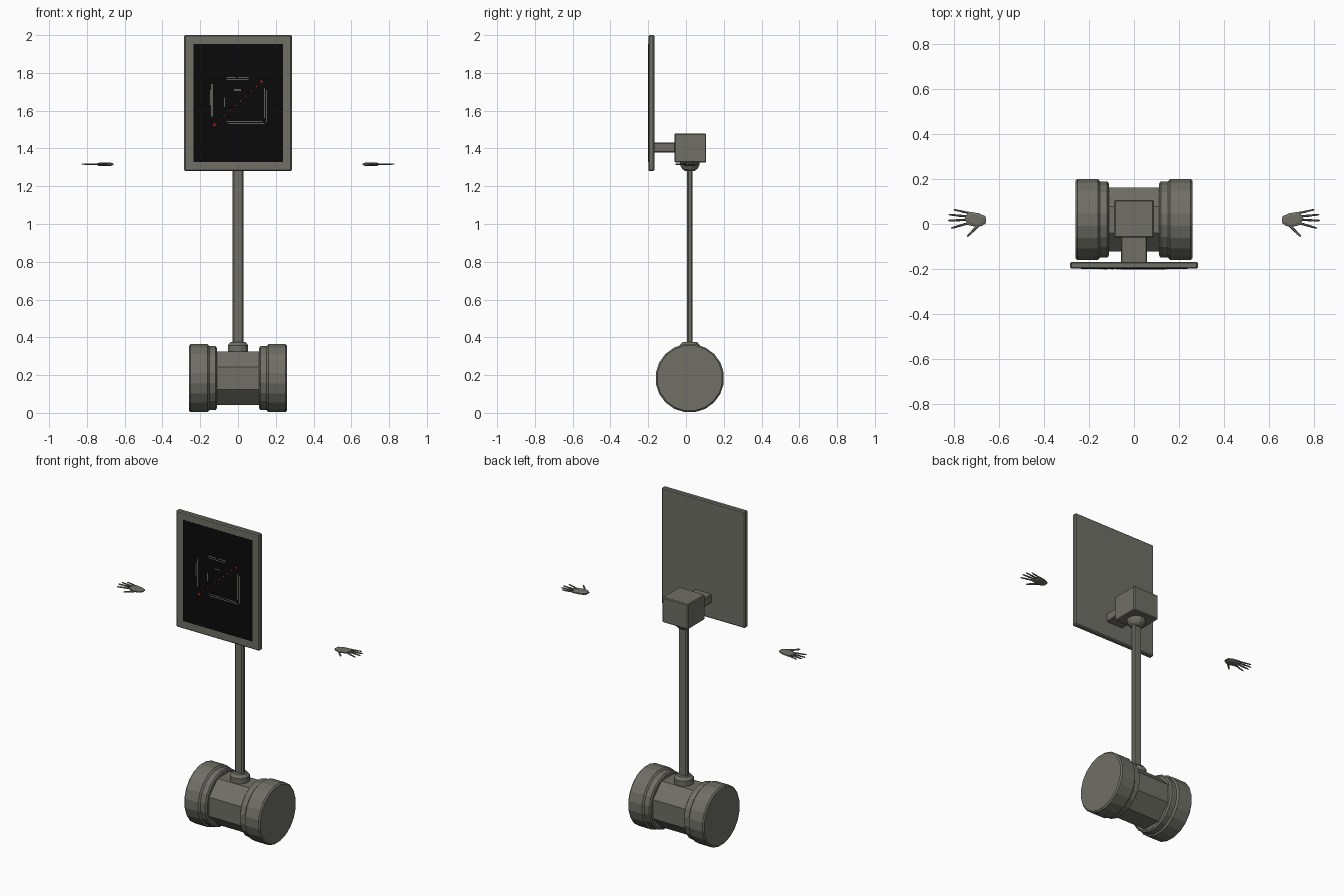
import bpy, bmesh, math
from mathutils import Vector, Matrix

if "Cube" in bpy.data.objects:
    bpy.data.objects.remove(bpy.data.objects["Cube"])


def material(name, rgb):
    m = bpy.data.materials.new(name)
    m.diffuse_color = (*rgb, 1)
    m.use_nodes = True
    m.node_tree.nodes["Principled BSDF"].inputs["Base Color"].default_value = m.diffuse_color
    return m


GREY = material("warm grey", (0.16, 0.16, 0.135))
BLACK = material("screen black", (0.003, 0.003, 0.003))
PALE = material("pale line", (0.45, 0.45, 0.38))
RED = material("red line", (0.6, 0.01, 0.01))
CY = 0.02    # depth of the main axis
AXLE = 0.184


def finish(bm, name, mat, bevel=0, segments=1):
    bmesh.ops.recalc_face_normals(bm, faces=bm.faces)
    me = bpy.data.meshes.new(name)
    bm.to_mesh(me)
    bm.free()
    ob = bpy.data.objects.new(name, me)
    bpy.context.collection.objects.link(ob)
    me.materials.append(mat)
    if bevel:
        mod = ob.modifiers.new("edge", 'BEVEL')
        mod.width = bevel
        mod.segments = segments
    return ob


def add_box(bm, lo, hi):
    lo, hi = Vector(lo), Vector(hi)
    mat = Matrix.Translation((lo + hi) / 2) @ Matrix.Diagonal((*(hi - lo), 1))
    bmesh.ops.create_cube(bm, size=1, matrix=mat)


def box(name, lo, hi, mat=GREY, bevel=0):
    bm = bmesh.new()
    add_box(bm, lo, hi)
    return finish(bm, name, mat, bevel)


def lathe(name, profile, sides, matrix):
    """Spin (radius, height) pairs around local z into flat-sided rings with caps."""
    bm = bmesh.new()
    rings = []
    for r, h in profile:
        ring = []
        for i in range(sides):
            a = 2 * math.pi * (i + 0.5) / sides
            ring.append(bm.verts.new(matrix @ Vector((r * math.cos(a), r * math.sin(a), h))))
        rings.append(ring)
    for a, b in zip(rings, rings[1:]):
        for i in range(sides):
            j = (i + 1) % sides
            bm.faces.new((a[i], a[j], b[j], b[i]))
    bm.faces.new(rings[0])
    bm.faces.new(rings[-1])
    return finish(bm, name, GREY)


# Drive base: octagonal axle housing and two stepped wheels
sideways = Matrix.Translation((0, CY, AXLE)) @ Matrix.Rotation(math.pi / 2, 4, 'Y')
lathe("axle_housing", [(0.154, -0.13), (0.154, 0.13)], 8, sideways)
wheel = [(0.162, 0.112), (0.172, 0.119), (0.172, 0.152), (0.174, 0.154),
         (0.182, 0.161), (0.182, 0.252), (0.174, 0.26), (0.158, 0.26)]
for side, label in ((-1, "left"), (1, "right")):
    lathe(label + "_wheel", [(r, h * side) for r, h in wheel], 20, sideways)

# Collar, pole and the rounded joint under the head
upright = Matrix.Translation((0, CY, 0))
lathe("pole_collar", [(0.056, 0.30), (0.056, 0.358), (0.040, 0.375)], 12, upright)
box("pole", (-0.029, CY - 0.015, 0.34), (0.029, CY + 0.015, 1.32), GREY, 0.007)
lathe("head_joint", [(0.025, 1.28), (0.042, 1.292), (0.052, 1.31), (0.056, 1.335)], 12, upright)

# Head block, arm and display
box("head_block", (-0.088, -0.06, 1.325), (0.088, 0.107, 1.48), GREY, 0.005)
box("display_arm", (-0.058, -0.175, 1.378), (0.058, -0.05, 1.432), GREY, 0.005)
box("display_frame", (-0.285, -0.199, 1.28), (0.285, -0.168, 2.0), GREY, 0.006)
box("display_screen", (-0.236, -0.2, 1.328), (0.238, -0.195, 1.953), BLACK)

# Broken outline drawn on the screen: x0, z0, x1, z1 of each fine stroke
strokes = [(-0.06, 1.776, -0.01, 1.779), (0.0, 1.776, 0.055, 1.779),
           (-0.06, 1.765, 0.055, 1.767), (-0.02, 1.708, 0.015, 1.711),
           (-0.148, 1.63, -0.145, 1.71), (-0.139, 1.57, -0.136, 1.74),
           (-0.072, 1.62, -0.069, 1.67), (0.138, 1.56, 0.141, 1.72),
           (0.148, 1.54, 0.151, 1.71), (-0.06, 1.543, 0.13, 1.545),
           (-0.05, 1.532, 0.14, 1.535)]
bm = bmesh.new()
for x0, z0, x1, z1 in strokes:
    add_box(bm, (x0, -0.2015, z0), (x1, -0.1985, z1))
finish(bm, "screen_outline", PALE)

# Dotted diagonal on the screen
bm = bmesh.new()
for i in range(10):
    t = i / 9
    x, z = -0.125 + 0.25 * t, 1.525 + 0.23 * t
    s = 0.006 if i in (0, 9) else 0.003
    add_box(bm, (x - s, -0.2015, z - s), (x + s, -0.1985, z + s))
finish(bm, "screen_diagonal", RED)

# Floating hands: domed palm plus tapered, knuckled fingers
PALM = [(0.658, 0.004), (0.66, 0.034), (0.69, 0.048), (0.738, 0.055),
        (0.75, 0.025), (0.743, -0.003), (0.70, -0.014), (0.675, -0.008)]
# base x, base y, tip x, tip y, half width
FINGERS = [(0.73, 0.048, 0.802, 0.064, 0.005), (0.74, 0.034, 0.824, 0.042, 0.0055),
           (0.74, 0.019, 0.828, 0.015, 0.0055), (0.735, 0.004, 0.815, -0.019, 0.0055),
           (0.69, -0.004, 0.742, -0.056, 0.0065)]
HZ = 1.317


def hand(name, side):
    bm = bmesh.new()
    centre = Vector((0.705, 0.021))
    rings = []
    for scale, dz in ((0.65, -0.010), (1, -0.004), (1, 0.003), (0.65, 0.008)):
        ring = []
        for p in PALM:
            q = centre + (Vector(p) - centre) * scale
            ring.append(bm.verts.new((q.x * side, q.y, HZ + dz)))
        rings.append(ring)
    n = len(PALM)
    for a, b in zip(rings, rings[1:]):
        for i in range(n):
            bm.faces.new((a[i], a[(i + 1) % n], b[(i + 1) % n], b[i]))
    bm.faces.new(rings[0])
    bm.faces.new(rings[-1])
    for x0, y0, x1, y1, w in FINGERS:
        base, tip = Vector((x0, y0)), Vector((x1, y1))
        along = (tip - base).normalized()
        across = Vector((-along.y, along.x))
        rings = []
        for t, k in ((0, 1), (0.35, 0.85), (0.42, 1), (0.65, 0.75), (0.72, 0.85), (0.92, 0.7), (1, 0.3)):
            c = base.lerp(tip, t)
            ring = []
            for i in range(6):
                a = math.pi / 3 * i
                q = c + across * (w * k * math.cos(a))
                ring.append(bm.verts.new((q.x * side, q.y, HZ + 0.9 * w * k * math.sin(a))))
            rings.append(ring)
        for a, b in zip(rings, rings[1:]):
            for i in range(6):
                bm.faces.new((a[i], a[(i + 1) % 6], b[(i + 1) % 6], b[i]))
        bm.faces.new(rings[0])
        bm.faces.new(rings[-1])
    finish(bm, name, GREY)


hand("left_hand", -1)
hand("right_hand", 1)
